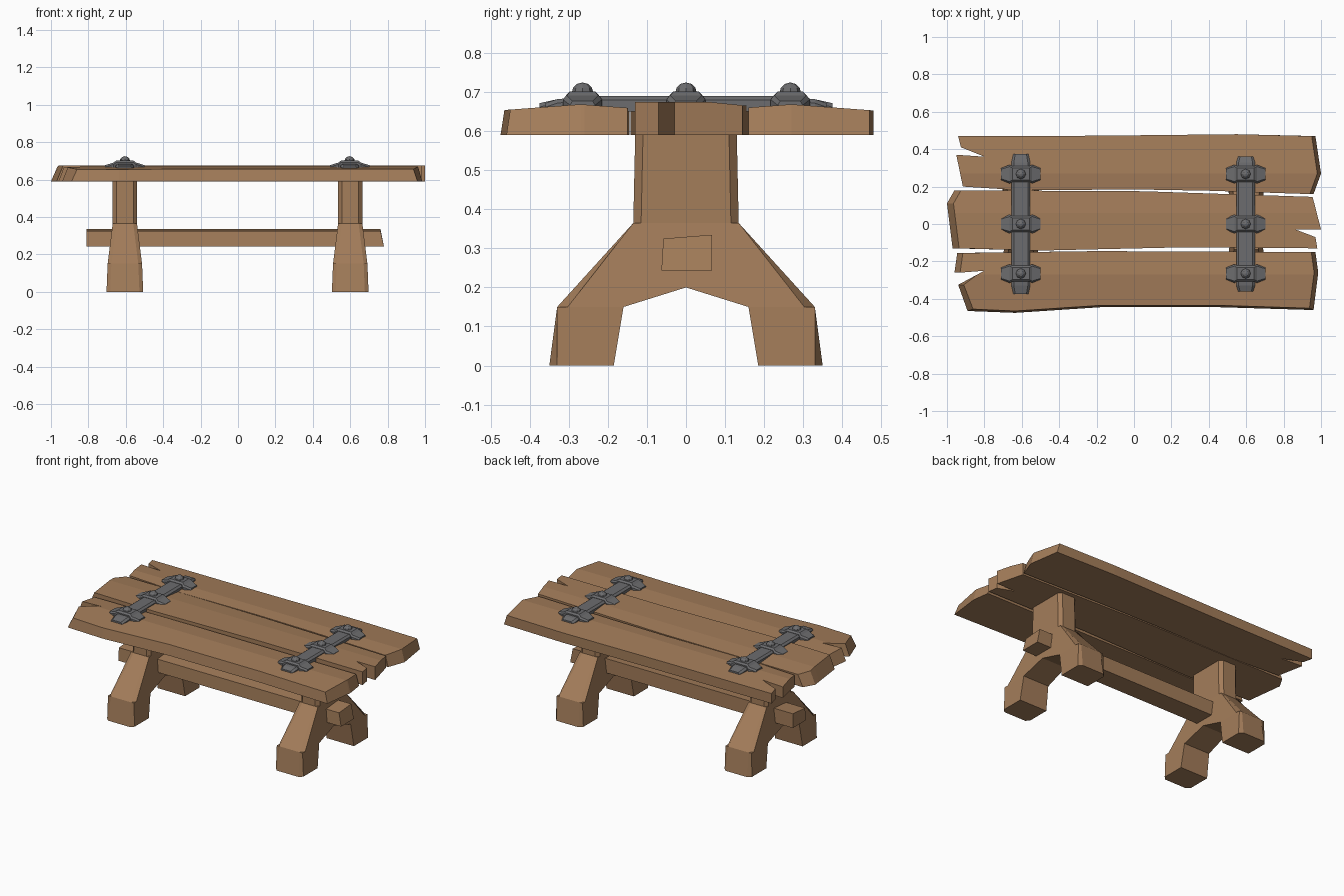
import bpy, bmesh, math
from mathutils import Vector

if "Cube" in bpy.data.objects:
    bpy.data.objects.remove(bpy.data.objects["Cube"])


def material(name, col):
    m = bpy.data.materials.new(name)
    m.diffuse_color = (*col, 1)
    m.use_nodes = True
    m.node_tree.nodes["Principled BSDF"].inputs["Base Color"].default_value = m.diffuse_color
    return m


WOOD = material("brown wood", (0.37, 0.205, 0.102))
IRON = material("grey iron", (0.150, 0.150, 0.156))


def finish(name, bm, mat):
    bmesh.ops.recalc_face_normals(bm, faces=bm.faces)
    me = bpy.data.meshes.new(name)
    bm.to_mesh(me)
    bm.free()
    me.materials.append(mat)
    ob = bpy.data.objects.new(name, me)
    bpy.context.collection.objects.link(ob)
    return ob


def prism(points, vec):
    """Extrude a closed polygon along a vector."""
    bm = bmesh.new()
    f = bm.faces.new([bm.verts.new(p) for p in points])
    r = bmesh.ops.extrude_face_region(bm, geom=[f])
    for g in r["geom"]:
        if isinstance(g, bmesh.types.BMVert):
            g.co += Vector(vec)
    return bm


def cut(bm, co, no):
    bmesh.ops.bisect_plane(bm, geom=bm.verts[:] + bm.edges[:] + bm.faces[:],
                           plane_co=co, plane_no=no)


# Table planks: outline, crease position, end slant (left, right), height rule
def outer_height(y):
    return 0.669 - 0.075 * abs(abs(y) - 0.27)


def middle_height(y):
    return 0.675 - 0.1 * max(0, y - 0.06)


planks = [
    ("back_plank", [(-.94, .47), (-.2, .472), (.55, .48), (.97, .47), (1, .27), (.96, .16),
                    (.4, .178), (0, .185), (-.6, .18), (-.915, .2), (-.95, .37), (-.8, .36), (-.925, .41)],
     .27, (0, .02), outer_height),
    ("middle_plank", [(-.96, .18), (.05, .175), (.955, .145), (1, -.03), (.865, -.03),
                      (.97, -.07), (.98, -.13), (.25, -.125), (-.5, -.142), (-.97, -.13), (-1, .11)],
     .06, (.035, 0), middle_height),
    ("front_plank", [(-.945, -.155), (-.2, -.145), (.97, -.15), (.985, -.26), (.96, -.46),
                     (.46, -.445), (-.18, -.445), (-.635, -.475), (-.89, -.465), (-.94, -.325),
                     (-.8, -.25), (-.96, -.26)],
     -.27, (.03, .022), outer_height),
]
for name, outline, crease, slant, height in planks:
    bm = prism([(x, y, 0.59) for x, y in outline], (0, 0, 0.07))
    cut(bm, (0, crease, 0), (0, 1, 0))
    for v in bm.verts:
        if v.co.z > 0.62:
            if v.co.x < -0.88:
                v.co.x += slant[0]
            elif v.co.x > 0.9:
                v.co.x -= slant[1]
            if v.co.y < -0.44:
                v.co.y += 0.01
            v.co.z = height(v.co.y)
    finish(name, bm, WOOD)

# Splayed trestle legs: thicker towards the feet, outer edges chamfered
outer = [(.13, .595), (.135, .365), (.33, .15), (.35, 0)]
half = outer + [(.185, 0), (.16, .15)]
profile = half + [(0, .2)] + [(-y, z) for y, z in reversed(half)]


def leg_half_width(z):
    if z > 0.365:
        return 0.065
    if z > 0.15:
        return 0.065 + 0.027 * (0.365 - z) / 0.215
    return 0.092 + 0.006 * (0.15 - z) / 0.15


for name, cx in (("left_leg", -.605), ("right_leg", .6)):
    bm = prism([(-1, y, z) for y, z in profile], (2, 0, 0))
    for z in (.365, .15):
        cut(bm, (0, 0, z), (0, 0, 1))
    for v in bm.verts:
        v.co.x = math.copysign(leg_half_width(v.co.z), v.co.x)

    def is_outer(v):
        return any(abs(abs(v.co.y) - y) < 1e-3 and abs(v.co.z - z) < 1e-3 for y, z in outer)

    edges = [e for e in bm.edges if all(is_outer(v) for v in e.verts)
             and e.verts[0].co.x * e.verts[1].co.x > 0
             and e.verts[0].co.y * e.verts[1].co.y > 0
             and abs(e.verts[0].co.z - e.verts[1].co.z) > 0.05]
    bmesh.ops.recalc_face_normals(bm, faces=bm.faces)
    bmesh.ops.bevel(bm, geom=edges, offset=0.02, segments=1, affect='EDGES')
    finish(name, bm, WOOD).location.x = cx

# Stretcher beam through both legs, ends cut a little crooked
bm = prism([(-.81, -.063, .243), (-.81, .067, .243), (-.81, .067, .335), (-.81, -.058, .325)],
           (1.59, 0, 0))
for v in bm.verts:
    if v.co.x > 0 and v.co.z > 0.3:
        v.co.x -= 0.018
finish("stretcher_beam", bm, WOOD)


def loft(stations, bottom):
    """Trapezoid sections along x: (x, base half width, top half width, top height)."""
    bm = bmesh.new()
    rings = [[bm.verts.new(p) for p in ((x, -b, bottom), (x, b, bottom), (x, b, t - .01),
                                        (x, h, t), (x, -h, t), (x, -b, t - .01))]
             for x, b, h, t in stations]
    for r0, r1 in zip(rings, rings[1:]):
        for i in range(6):
            j = (i + 1) % 6
            bm.faces.new((r0[i], r0[j], r1[j], r1[i]))
    bm.faces.new(rings[0])
    bm.faces.new(rings[-1])
    return bm


def mirrored(st):
    return [(-s[0], *s[1:]) for s in st] + st[::-1]


# Iron straps with three clamps and round bolts each
for side, cx, reach in (("left", -.605, .375), ("right", .597, .36)):
    strap = finish(side + "_strap",
                   loft(mirrored([(reach, .04, .03, .672), (.33, .05, .037, .682),
                                  (.25, .05, .037, .69)]), .65), IRON)
    strap.rotation_euler.z = math.pi / 2
    strap.location.x = cx
    for i, y in enumerate((-.265, 0, .267)):
        clamp = finish(f"{side}_clamp_{i + 1}",
                       loft(mirrored([(.105, .032, .026, .677), (.06, .05, .04, .691),
                                      (.045, .042, .032, .702)]), .65), IRON)
        clamp.location = (cx, y, 0)
        bm = bmesh.new()
        bmesh.ops.create_uvsphere(bm, u_segments=8, v_segments=6, radius=0.028)
        finish(f"{side}_bolt_{i + 1}", bm, IRON).location = (cx, y, 0.697)
